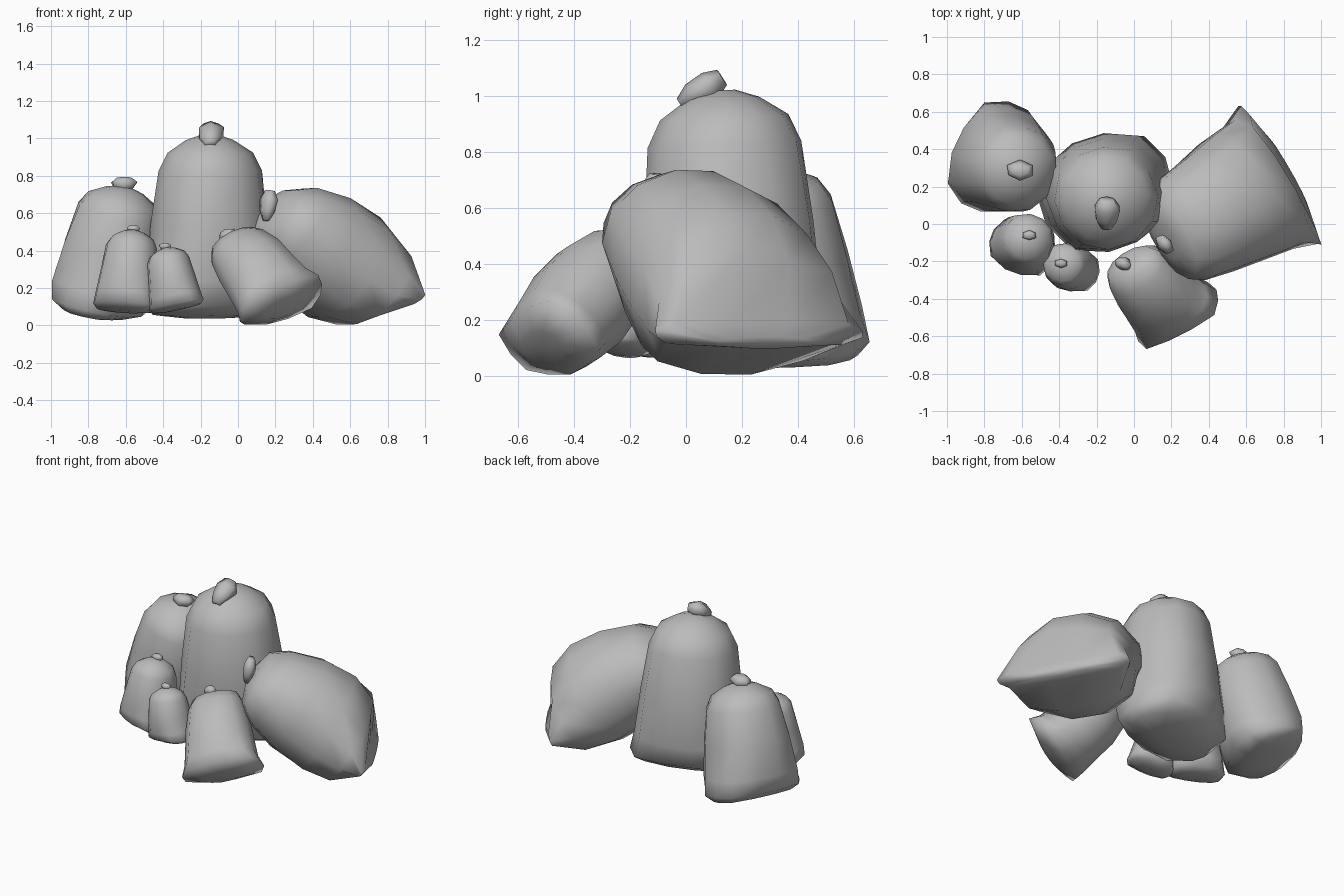
import bpy, bmesh, math, random
from mathutils import Vector

random.seed(4)
if "Cube" in bpy.data.objects:
    bpy.data.objects.remove(bpy.data.objects["Cube"], do_unlink=True)

grey = bpy.data.materials.new("sack_grey")
grey.use_nodes = True
colour = (0.5, 0.5, 0.5, 1)
grey.diffuse_color = colour
grey.node_tree.nodes["Principled BSDF"].inputs["Base Color"].default_value = colour


def loft(name, top, base, seam, radius, profile, sides=12, crumple=0.02):
    """Skin rings (t, seam scale, depth scale, squareness) from top to base."""
    top, base = Vector(top), Vector(base)
    axis = (base - top).normalized()
    u = Vector(seam)
    u = (u - axis * u.dot(axis)).normalized()
    v = axis.cross(u)
    bm = bmesh.new()
    rings = []
    for t, wide, deep, square in profile:
        ring = []
        for i in range(sides):
            a = 2 * math.pi * (i + 0.5) / sides
            c, s = math.cos(a), math.sin(a)
            r = (abs(c) ** square + abs(s) ** square) ** (-1 / square)
            r *= radius * (1 + random.uniform(-crumple, crumple))
            p = top.lerp(base, t) + u * (c * r * wide) + v * (s * r * deep)
            p.z = max(p.z, 0.005)
            ring.append(bm.verts.new(p))
        rings.append(ring)
    for upper, lower in zip(rings, rings[1:]):
        for i in range(sides):
            j = (i + 1) % sides
            bm.faces.new((upper[i], upper[j], lower[j], lower[i]))
    # close both ends with fans
    for ring, t in ((rings[0], profile[0][0]), (rings[-1], profile[-1][0])):
        tip = bm.verts.new(top.lerp(base, t))
        for i in range(sides):
            bm.faces.new((ring[i], ring[(i + 1) % sides], tip))
    bmesh.ops.recalc_face_normals(bm, faces=bm.faces)
    mesh = bpy.data.meshes.new(name)
    bm.to_mesh(mesh)
    bm.free()
    mesh.materials.append(grey)
    obj = bpy.data.objects.new(name, mesh)
    bpy.context.collection.objects.link(obj)
    bpy.ops.object.select_all(action="DESELECT")
    obj.select_set(True)
    bpy.context.view_layer.objects.active = obj
    bpy.ops.object.shade_smooth()


# Standing sacks: round shoulders, eared base that tucks under
upright = [(0, .15, .15, 2), (.03, .42, .42, 2), (.1, .74, .74, 2.1),
           (.2, .89, .89, 2.2), (.5, 1.01, .98, 2.4), (.8, 1.1, 1, 2.7),
           (.94, 1.17, .86, 3), (1, 1.02, .5, 3), (1.02, .5, .25, 2)]


# Leaning sacks: blunt shoulders, body flattens into a wide bottom seam
def lying(end):
    return [(0, .3, .25, 2), (.04, .72, .5, 2), (.16, .88, .74, 2.1),
            (.4, .98, .93, 2.2), (.65, 1.07, .95, 2.3),
            (.86, 1.14, .7 + end / 5, 2.6), (1, 1.26, end, 4),
            (1.07, .6, end / 2, 2)]


loft("tall_sack", (-.15, .13, 1.02), (-.15, .18, .06), (.75, .25, 0), .305, upright)
loft("right_sack", (-.6, .28, .74), (-.755, .365, .06), (.27, .59, 0), .255, upright)
loft("small_sack", (-.56, -.07, .51), (-.6, -.13, .08), (.9, -.35, 0), .152, upright)
loft("smallest_sack", (-.385, -.21, .415), (-.325, -.24, .09), (.9, -.3, 0), .125, upright)
loft("large_leaning_sack", (.17, -.09, .6), (.78, .26, .15), (-.42, .72, 0), .338, lying(.15))
loft("front_leaning_sack", (-.03, -.2, .46), (.23, -.49, .12), (.34, .2, .14), .2, lying(.75))

# Tied ends: flattened tufts that flare above the neck
tuft = [(0, .4, .3, 2), (.3, .8, .6, 2), (.7, 1, .7, 2), (1, .6, .4, 2)]
cross = (1, 0, 0)
for name, neck, tip, seam, radius in (
    ("tall_sack_tie", (-.15, -.02, .97), (-.145, .13, 1.065), cross, .077),
    ("right_sack_tie", (-.61, .28, .71), (-.61, .29, .79), cross, .075),
    ("small_sack_tie", (-.56, -.06, .49), (-.56, -.06, .535), cross, .04),
    ("smallest_sack_tie", (-.39, -.21, .4), (-.39, -.21, .44), cross, .035),
    ("large_leaning_sack_tie", (.15, -.12, .56), (.17, -.1, .72), (.5, -.8, 0), .06),
    ("front_leaning_sack_tie", (-.04, -.19, .46), (-.07, -.23, .5), cross, .05),
):
    loft(name, neck, tip, seam, radius, tuft, sides=6, crumple=0.1)
